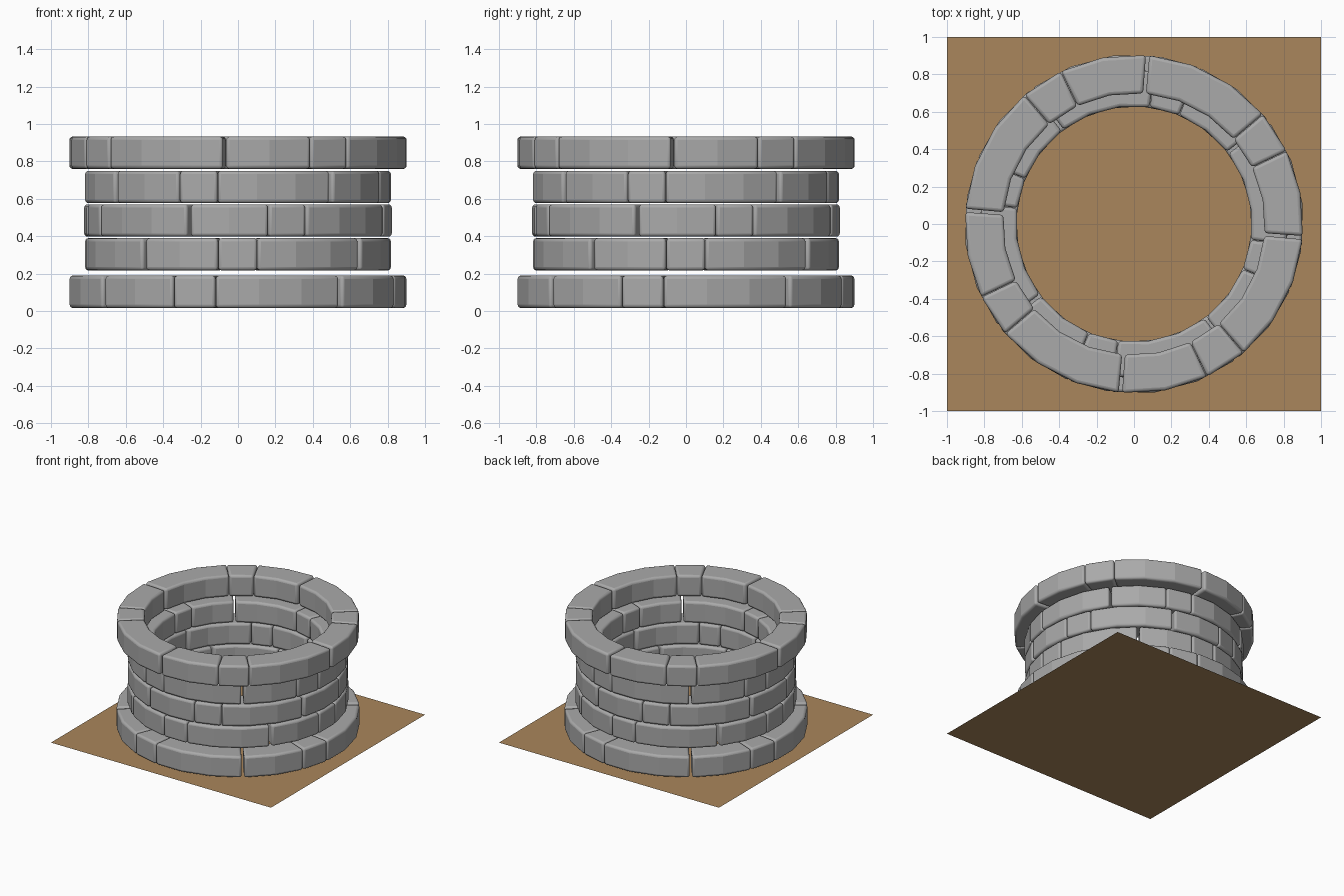
import bpy, bmesh, math

if "Cube" in bpy.data.objects:
    bpy.data.objects.remove(bpy.data.objects["Cube"])


def material(name, rgb):
    m = bpy.data.materials.new(name)
    m.diffuse_color = (*rgb, 1)
    m.use_nodes = True
    m.node_tree.nodes["Principled BSDF"].inputs["Base Color"].default_value = m.diffuse_color
    return m


STONE = material("grey stone", (0.40, 0.40, 0.40))
EARTH = material("brown earth", (0.40, 0.24, 0.106))


def add_block(bm, r_in, r_out, z0, z1, a0, a1, segs):
    """One curved stone, swept in flat facets, with rounded outer edges."""
    b = bmesh.new()
    rings = []
    for i in range(segs + 1):
        a = math.radians(a0 + (a1 - a0) * i / segs)
        rings.append([b.verts.new((r * math.cos(a), r * math.sin(a), z))
                      for r, z in ((r_in, z0), (r_out, z0), (r_out, z1), (r_in, z1))])
    for p, q in zip(rings, rings[1:]):
        for k in range(4):
            n = (k + 1) % 4
            b.faces.new((p[k], p[n], q[n], q[k]))
    b.faces.new(rings[0])
    b.faces.new(rings[-1])
    bmesh.ops.recalc_face_normals(b, faces=b.faces)
    sharp = [e for e in b.edges if e.calc_face_angle(0) > math.radians(40)]
    res = bmesh.ops.bevel(b, geom=sharp, offset=0.018, offset_type='OFFSET',
                          segments=3, profile=0.5, affect='EDGES')
    for f in res["faces"]:
        f.smooth = True
    tmp = bpy.data.meshes.new("tmp")
    b.to_mesh(tmp)
    b.free()
    bm.from_mesh(tmp)
    bpy.data.meshes.remove(tmp)


def stone_course(name, r_in, r_out, z0, z1, start):
    """Four repeats of a medium, a short and a long stone."""
    bm = bmesh.new()
    for quarter in range(4):
        a = start + 90 * quarter + 0.5
        for segs in (2, 1, 3):
            width = segs * 14.83
            add_block(bm, r_in, r_out, z0, z1, a + 0.08, a + width - 0.08, segs)
            a += width
    me = bpy.data.meshes.new(name)
    bm.to_mesh(me)
    bm.free()
    me.materials.append(STONE)
    bpy.context.collection.objects.link(bpy.data.objects.new(name, me))


# Well wall, bottom to top
stone_course("base_course", 0.70, 0.907, 0.016, 0.19, -142.7)
stone_course("lower_wall_course", 0.63, 0.824, 0.217, 0.39, -127.7)
stone_course("middle_wall_course", 0.63, 0.824, 0.398, 0.571, -108.7)
stone_course("upper_wall_course", 0.63, 0.824, 0.577, 0.75, -142.7)
stone_course("rim_course", 0.70, 0.905, 0.76, 0.933, -94.6)

# Square patch of earth under the well
bpy.ops.mesh.primitive_plane_add(size=2, location=(0, 0, 0))
patch = bpy.context.object
patch.name = "earth_patch"
patch.data.materials.append(EARTH)
